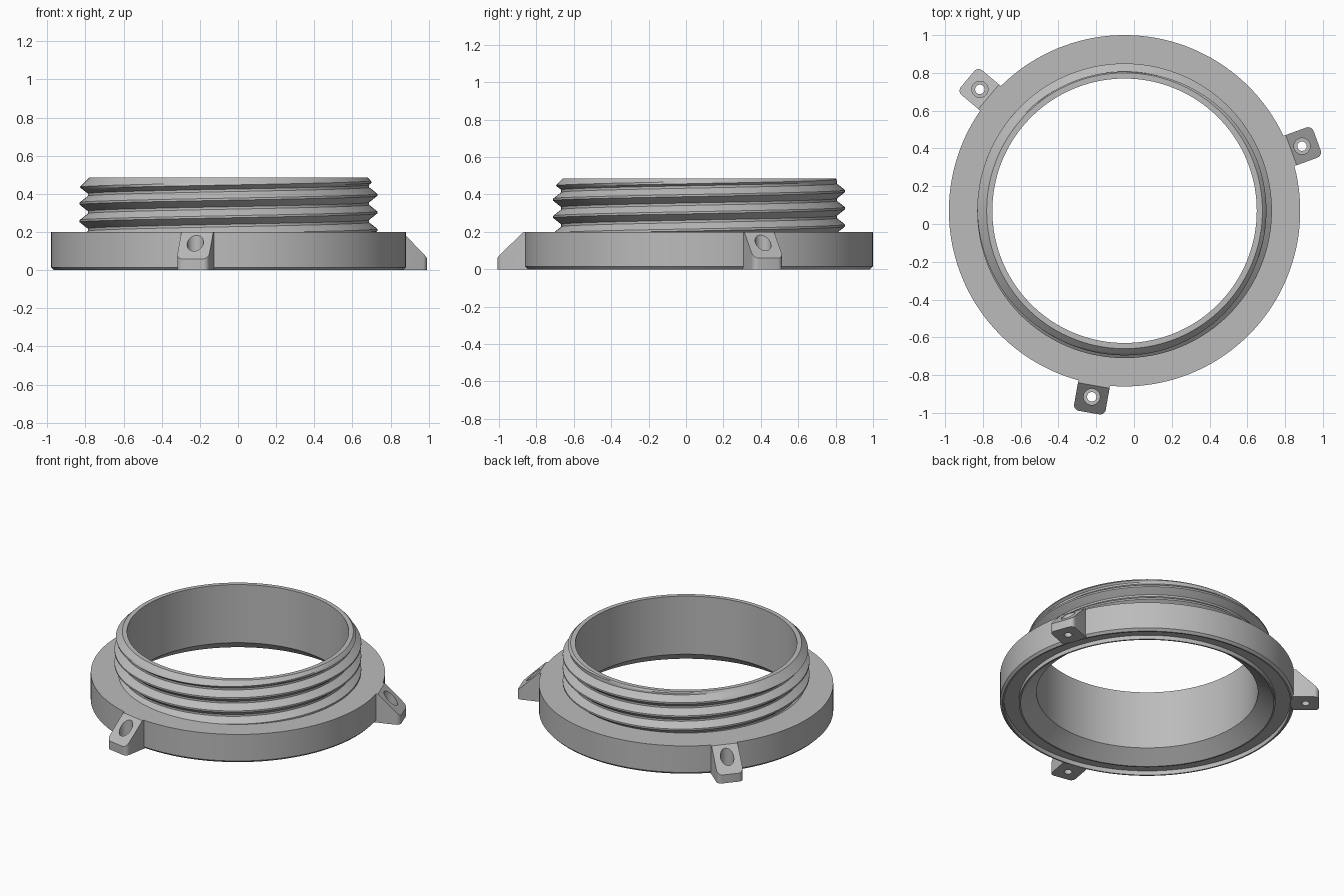
import bpy, bmesh, math
from mathutils import Matrix, Vector

cube = bpy.data.objects.get("Cube")
if cube:
    bpy.data.objects.remove(cube, do_unlink=True)

CENTRE = Vector((-0.05, 0.07, 0))
SEGMENTS = 144
TOP, SHELF = 0.485, 0.20
PITCH, ROOT, CREST = 0.092, 0.737, 0.78

grey = bpy.data.materials.new("light_grey")
grey.use_nodes = True
grey.diffuse_color = (0.5, 0.5, 0.5, 1)
grey.node_tree.nodes["Principled BSDF"].inputs["Base Color"].default_value = (0.5, 0.5, 0.5, 1)


def add_object(name, mesh, location=CENTRE):
    obj = bpy.data.objects.new(name, mesh)
    obj.location = location
    bpy.context.collection.objects.link(obj)
    return obj


def to_mesh(name, bm, recalc=True):
    bmesh.ops.remove_doubles(bm, verts=bm.verts, dist=0.00005)
    if recalc:
        bmesh.ops.recalc_face_normals(bm, faces=bm.faces)
    mesh = bpy.data.meshes.new(name)
    bm.to_mesh(mesh)
    bm.free()
    mesh.materials.append(grey)
    return mesh


def lathe(name, profile, segments):
    """Revolve a closed (radius, height) outline around z."""
    bm = bmesh.new()
    verts = [bm.verts.new((r, 0, z)) for r, z in profile]
    edges = [bm.edges.new((verts[i - 1], verts[i])) for i in range(len(verts))]
    bmesh.ops.spin(bm, geom=verts + edges, cent=(0, 0, 0), axis=(0, 0, 1),
                   angle=math.tau, steps=segments)
    return to_mesh(name, bm)


def smooth(objects):
    bpy.ops.object.select_all(action='DESELECT')
    for obj in objects:
        obj.select_set(True)
    bpy.context.view_layer.objects.active = objects[0]
    bpy.ops.object.shade_smooth_by_angle(angle=math.radians(25))


# Flanged body with bore, flared mouth and recessed underside
body = add_object("flanged_body", lathe("flanged_body", [
    (0.73, TOP), (0.70, TOP), (0.70, 0.08), (0.80, 0.002), (0.81, 0.002),
    (0.81, 0.03), (0.905, 0.03), (0.905, 0), (0.915, 0), (0.93, 0.015),
    (0.93, SHELF), (0.72, SHELF), (0.72, TOP - 0.01)], SEGMENTS))

# Helical screw thread: one tooth outline as (fraction of pitch, fraction of depth)
TOOTH = [(0, 1), (0.06, 1), (0.19, 0.66), (0.31, 0.33), (0.43, 0),
         (0.57, 0), (0.69, 0.33), (0.81, 0.66), (0.94, 1), (1, 1)]


def thread_radius(angle, z):
    phase = ((z - 0.395) / PITCH - angle / math.tau) % 1.0
    for (a, ra), (b, rb) in zip(TOOTH, TOOTH[1:]):
        if phase <= b:
            depth = ra + (rb - ra) * (phase - a) / (b - a)
            break
    return min(ROOT + (CREST - ROOT) * depth, 0.73 + TOP - z)


def build_thread():
    bm = bmesh.new()
    bottom = SHELF - 0.005
    columns = []
    for i in range(SEGMENTS + 1):
        angle = math.tau * i / SEGMENTS
        column = []
        for turn in range(-4, 3):
            for part, _ in TOOTH[:-1]:
                z = 0.395 + PITCH * (turn + part + i / SEGMENTS)
                z = min(max(z, bottom), TOP)
                r = thread_radius(angle, z)
                column.append(bm.verts.new((r * math.cos(angle), r * math.sin(angle), z)))
        columns.append(column)
    for left, right in zip(columns, columns[1:]):
        for j in range(len(left) - 1):
            quad = (left[j], right[j], right[j + 1], left[j + 1])
            heights = [v.co.z for v in quad]
            if max(heights) > min(heights) and max(heights) > bottom and min(heights) < TOP:
                bm.faces.new(quad)
    return to_mesh("screw_thread", bm, recalc=False)


thread = add_object("screw_thread", build_thread())

# Sloped mounting lug: rounded outline, top cut down towards its outer end
HALF, END, ROUND = 0.085, 1.085, 0.03


def build_lug():
    outline = [(0.915, -HALF)]
    for side in (-1, 1):
        for k in range(7):
            a = math.radians(90 * (k / 6 if side > 0 else k / 6 - 1))
            outline.append((END - ROUND + ROUND * math.cos(a),
                            side * (HALF - ROUND) + ROUND * math.sin(a)))
    outline += [(0.915, HALF), (0.94, HALF), (0.94, -HALF)]
    core, shoulder = outline[:-2], outline[-2:]
    bm = bmesh.new()
    base = bm.faces.new([bm.verts.new((x, y, 0)) for x, y in core])
    new = bmesh.ops.extrude_face_region(bm, geom=[base])["geom"]
    bmesh.ops.translate(bm, vec=(0, 0, SHELF), verts=[v for v in new if isinstance(v, bmesh.types.BMVert)])
    slope = bmesh.ops.bisect_plane(bm, geom=bm.verts[:] + bm.edges[:] + bm.faces[:],
                                   plane_co=(shoulder[0][0], 0, SHELF - 0.001),
                                   plane_no=(0.14, 0, 0.145), clear_outer=True)
    rim = [e for e in slope["geom_cut"] if isinstance(e, bmesh.types.BMEdge)]
    bmesh.ops.holes_fill(bm, edges=rim)
    return to_mesh("lug", bm)


# Stepped screw hole, cut once and shared by the three lugs
blank = add_object("lug_blank", build_lug(), Vector())
cutter = add_object("lug_hole_cutter", lathe("lug_hole_cutter", [
    (0, -0.1), (0.025, -0.1), (0.025, 0.06), (0.043, 0.06), (0.043, 0.3), (0, 0.3)], 32),
    Vector((1, 0, 0)))
cutter.hide_render = True
cut = blank.modifiers.new("hole", 'BOOLEAN')
cut.operation, cut.solver, cut.object = 'DIFFERENCE', 'EXACT', cutter
bpy.context.view_layer.update()
lug_mesh = bpy.data.meshes.new_from_object(blank.evaluated_get(bpy.context.evaluated_depsgraph_get()))
for helper in (blank, cutter):
    bpy.data.objects.remove(helper, do_unlink=True)

lugs = []
for name, degrees in (("left_lug", 20), ("back_lug", 140), ("front_lug", 260)):
    lug = add_object(name, lug_mesh.copy())
    lug.rotation_euler.z = math.radians(degrees)
    lugs.append(lug)

smooth([body, thread] + lugs)
